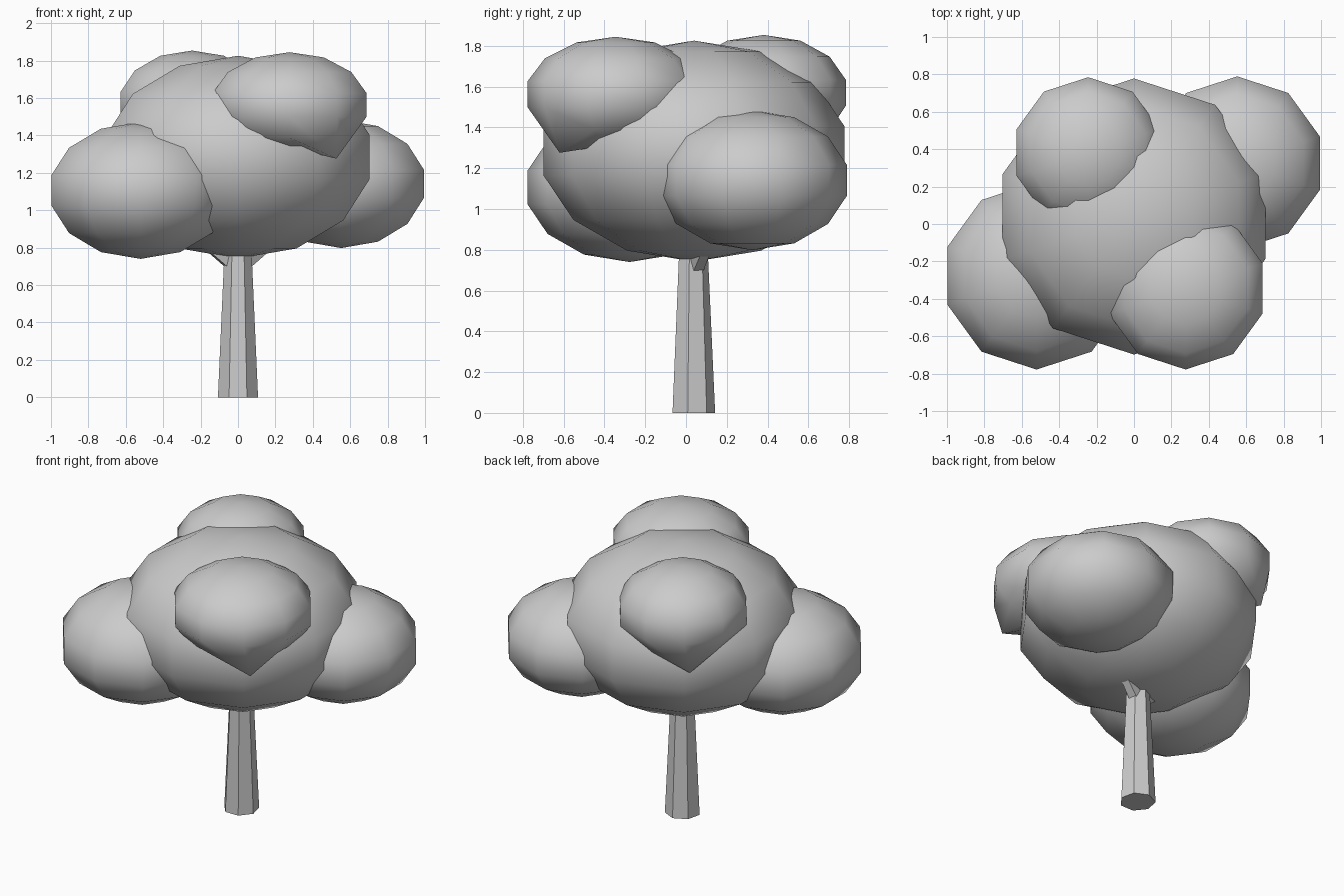
import bpy, math
from mathutils import Vector

if "Cube" in bpy.data.objects:
    bpy.data.objects.remove(bpy.data.objects["Cube"])


def leaf_ball(name, centre, r, rz, sag=None):
    """Smooth low-poly ellipsoid; sag pulls one lower vertex to an offset."""
    bpy.ops.mesh.primitive_uv_sphere_add(segments=10, ring_count=7, radius=1)
    ob = bpy.context.object
    ob.name = name
    for v in ob.data.vertices:
        v.co = Vector((v.co.x * r, v.co.y * r, v.co.z * rz))
    if sag:
        target = Vector((sag[0], sag[1], -0.62 * rz))
        v = min(ob.data.vertices, key=lambda p: (p.co - target).length)
        v.co = sag
    ob.location = centre
    bpy.ops.object.shade_smooth()
    return ob


def limb(name, start, end, r1, r2, sides):
    """Tapered flat-faced cone between two points."""
    a, b = Vector(start), Vector(end)
    bpy.ops.mesh.primitive_cone_add(vertices=sides, radius1=r1, radius2=r2,
                                    depth=(b - a).length, location=(a + b) / 2)
    ob = bpy.context.object
    ob.name = name
    if abs((b - a).normalized().z) < 0.999:
        ob.rotation_euler = (b - a).to_track_quat('Z', 'Y').to_euler()
    return ob


# Trunk and the two branches that disappear into the crown
limb("trunk", (0, 0.033, 0), (0, 0.033, 0.9), 0.11, 0.069, 7)
limb("right_branch", (0, 0.04, 0.69), (0.40, 0.18, 1.02), 0.045, 0.03, 5)
limb("left_branch", (0, 0.04, 0.69), (-0.40, -0.08, 1.02), 0.045, 0.03, 5)

# Crown: one large mass with four smaller clumps
leaf_ball("main_crown", (0, 0.04, 1.284), 0.757, 0.542)
leaf_ball("lower_left_clump", (-0.521, -0.277, 1.106), 0.514, 0.366)
leaf_ball("lower_right_clump", (0.552, 0.325, 1.141), 0.476, 0.343)
leaf_ball("upper_front_clump", (0.276, -0.345, 1.563), 0.444, 0.282,
          sag=(0.25, -0.275, -0.287))
leaf_ball("upper_back_clump", (-0.245, 0.382, 1.57), 0.413, 0.284,
          sag=(-0.23, 0.255, -0.28))
